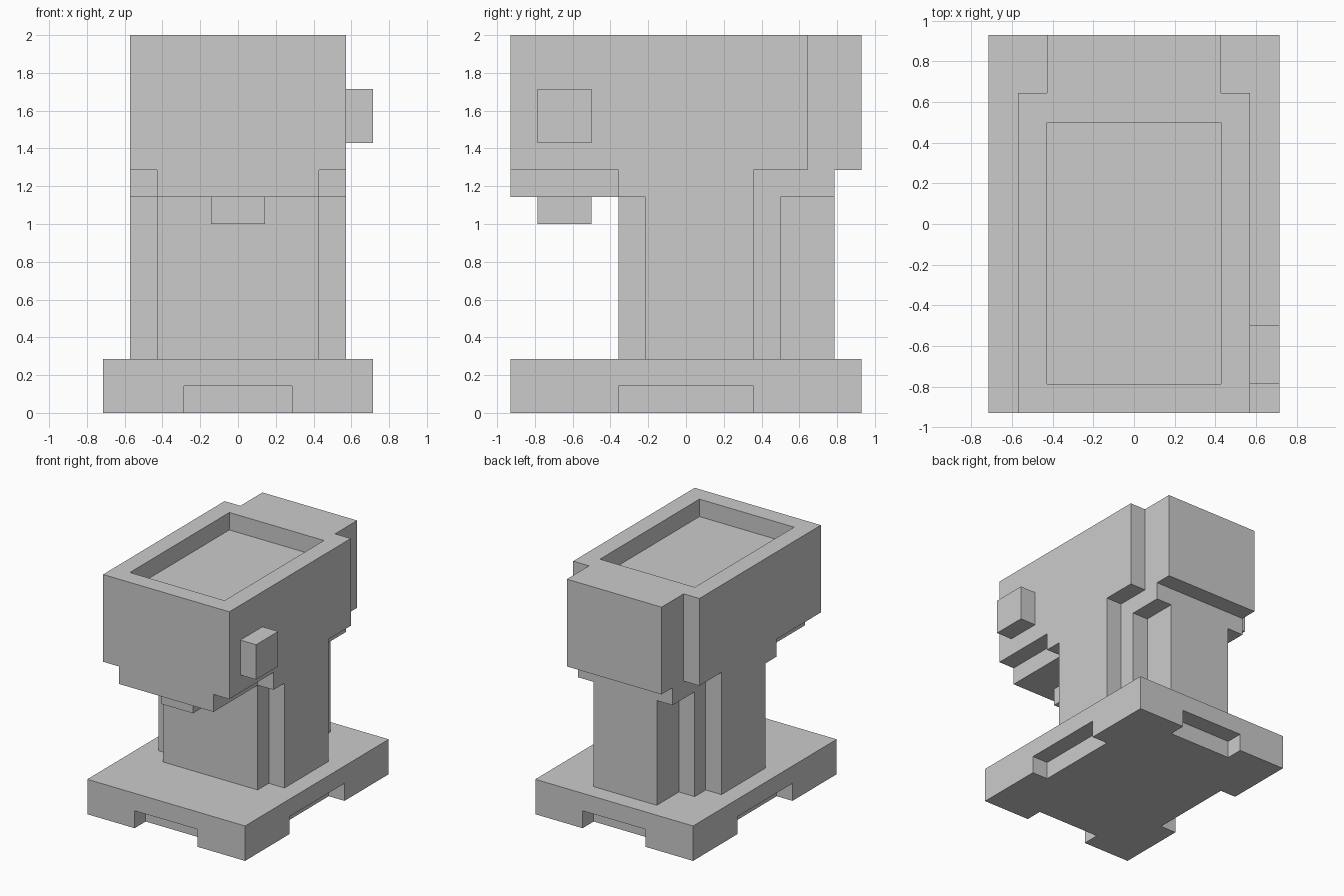
import bpy
import bmesh

if "Cube" in bpy.data.objects:
    bpy.data.objects.remove(bpy.data.objects["Cube"])

U = 1 / 7  # the whole model sits on a grid of one-seventh units


def prism(name, half, z0, z1):
    """Extrude a left-right symmetric plan outline; half = right side points, front to back."""
    outline = half + [(-x, y) for x, y in reversed(half)]
    bm = bmesh.new()
    face = bm.faces.new([bm.verts.new((x * U, y * U, z0 * U)) for x, y in outline])
    top = bmesh.ops.extrude_face_region(bm, geom=[face])["geom"]
    verts = [v for v in top if isinstance(v, bmesh.types.BMVert)]
    bmesh.ops.translate(bm, verts=verts, vec=(0, 0, (z1 - z0) * U))
    bmesh.ops.recalc_face_normals(bm, faces=bm.faces)
    mesh = bpy.data.meshes.new(name)
    bm.to_mesh(mesh)
    bm.free()
    obj = bpy.data.objects.new(name, mesh)
    bpy.context.collection.objects.link(obj)
    return obj


def box(name, x0, x1, y0, y1, z0, z1):
    w = (x1 - x0) / 2
    obj = prism(name, [(w, y0), (w, y1)], z0, z1)
    for v in obj.data.vertices:
        v.co.x += (x0 + x1) / 2 * U
    return obj


def cut(target, *bounds):
    """Carve a box out of the target."""
    cutter = box("cutter", *bounds)
    cutter.hide_render = True
    mod = target.modifiers.new("cut", "BOOLEAN")
    mod.operation = "DIFFERENCE"
    mod.solver = "EXACT"
    mod.object = cutter
    bpy.context.view_layer.objects.active = target
    bpy.ops.object.modifier_apply(modifier=mod.name)
    bpy.data.objects.remove(cutter)


# Base plate with a shallow notch under the middle of each side
base = box("base", -5, 5, -6.5, 6.5, 0, 2)
for s in (-1, 1):
    cut(base, -2, 2, *sorted((s * 5.5, s * 7.5)), -1, 1)
    cut(base, *sorted((s * 4, s * 6)), -2.5, 2.5, -1, 1)

# Stepped column
prism("column", [(3, -2.5), (3, -1.5), (4, -1.5), (4, 2.5),
                 (3, 2.5), (3, 3.5), (2, 3.5), (2, 5.5)], 2, 8)

# Collar between column and head, reaching forward under the head
prism("collar", [(3, -6.5), (3, -2.5), (4, -2.5), (4, 2.5), (3, 2.5), (3, 5.5)], 8, 9)

# Head, narrower at the back, with a sunken tray on top
head = prism("head", [(4, -6.5), (4, 4.5), (3, 4.5), (3, 6.5)], 9, 14)
cut(head, -3, 3, -5.5, 3.5, 13, 15)

# Spout under the front and knob on the right side
box("spout", -1, 1, -5.5, -3.5, 7, 8)
box("knob", 4, 5, -5.5, -3.5, 10, 12)
